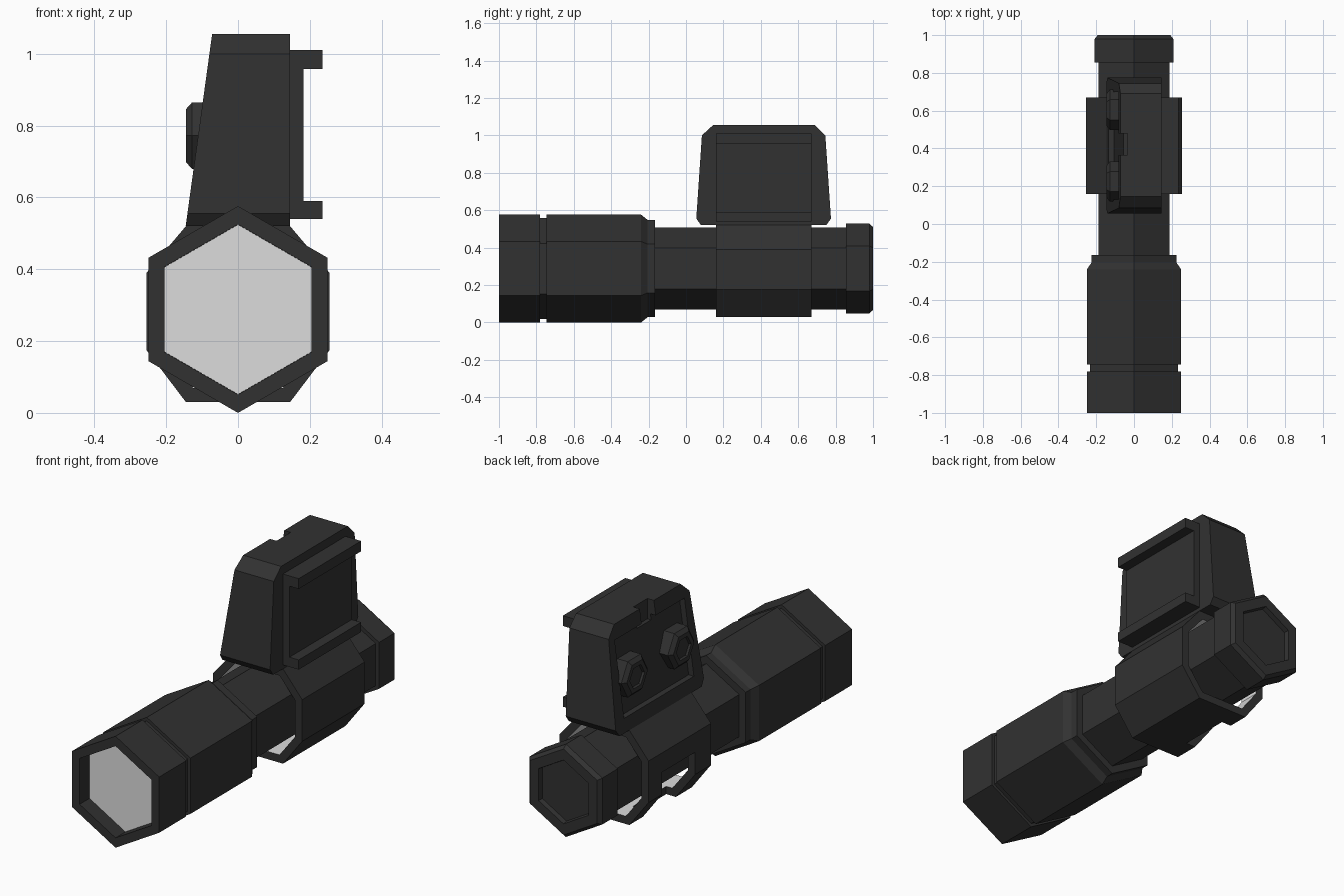
import bpy, bmesh, math
from mathutils import Vector

if "Cube" in bpy.data.objects:
    bpy.data.objects.remove(bpy.data.objects["Cube"])

CZ = 0.288  # height of the light's axis


def material(name, v):
    m = bpy.data.materials.new(name)
    m.diffuse_color = (v, v, v, 1)
    m.use_nodes = True
    m.node_tree.nodes["Principled BSDF"].inputs["Base Color"].default_value = m.diffuse_color
    return m


BLACK = material("matte black", 0.031)
PALE = material("pale grey", 0.72)


def loft(name, rings, mats=(BLACK,), cyclic=False, pale_band=None):
    """Skin a list of equal-length point rings; cap the ends unless cyclic."""
    bm = bmesh.new()
    vs = [[bm.verts.new(p) for p in r] for r in rings]
    n, k = len(rings[0]), len(rings)
    for i in range(k if cyclic else k - 1):
        a, b = vs[i], vs[(i + 1) % k]
        for j in range(n):
            f = bm.faces.new((a[j], a[(j + 1) % n], b[(j + 1) % n], b[j]))
            f.material_index = 1 if i == pale_band else 0
    if not cyclic:
        bm.faces.new(vs[0])
        bm.faces.new(vs[-1])
    bmesh.ops.recalc_face_normals(bm, faces=bm.faces)
    me = bpy.data.meshes.new(name)
    bm.to_mesh(me)
    bm.free()
    for m in mats:
        me.materials.append(m)
    ob = bpy.data.objects.new(name, me)
    bpy.context.collection.objects.link(ob)
    return ob


def hex_ring(y, r):
    """Hexagon around the light's axis with a corner on top."""
    return [(r * math.sin(i * math.pi / 3), y, CZ + r * math.cos(i * math.pi / 3)) for i in range(6)]


def turned(name, steps, mats=(BLACK,)):
    return loft(name, [hex_ring(y, r) for y, r in steps], mats)


def prism_y(name, pts, y0, y1):
    return loft(name, [[(x, y, z) for x, z in pts] for y in (y0, y1)])


def cut(target, cutter):
    m = target.modifiers.new("cut", 'BOOLEAN')
    m.operation = 'DIFFERENCE'
    m.solver = 'EXACT'
    m.object = cutter
    cutter.hide_render = True
    cutter.hide_viewport = False
    cutter.display_type = 'WIRE'


# Light: head, lens, barrel and tail cap
turned("light_head", [(-.165, .26), (-.205, .26), (-.24, .288), (-.745, .288), (-.745, .27),
                      (-.78, .27), (-.78, .288), (-1, .288), (-1, .237), (-.915, .237)])
turned("lens", [(-.92, .2365), (-.912, .2365)], (PALE,))
turned("barrel", [(-.18, .218), (.87, .218)])
turned("tail_cap", [(.855, .218), (.855, .24), (.98, .24), (1, .222), (1, .165), (.975, .16)])

# Clamp: eight-sided sleeve with a pale lining, open at both ends
def mirrored(half):
    return half + [(-x, z) for x, z in reversed(half)]


outer = mirrored([(.145, .03), (.255, .175), (.255, .39), (.145, .52)])
inner = mirrored([(.125, .07), (.215, .188), (.215, .375), (.126, .48)])
Y0, Y1 = .16, .67
clamp = loft("clamp", [[(x, y, z) for x, z in prof] for prof, y in
                       ((outer, Y0), (outer, Y1), (inner, Y1), (inner, Y0))],
             (BLACK, PALE), cyclic=True, pale_band=2)
# window in the lower left of the clamp
cut(clamp, prism_y("clamp_window_cutter", [(-.4, -.1), (-.09, -.1), (-.09, .29), (-.4, .29)], .29, .56))


# Housing: tapered block whose left side leans inward
def lean(z):
    return -.145 + (z - .525) * .1377


side = [(.08, .52), (.055, .555), (.085, 1.0), (.145, 1.055),
        (.69, 1.055), (.745, 1.0), (.775, .555), (.75, .52)]
housing = loft("housing", [[(lean(z), y, z) for y, z in side], [(.145, y, z) for y, z in side]])
# pocket for the knobs and the notch above it
D = .03
cut(housing, prism_y("pocket_cutter", [(-.4, .59), (lean(.59) + D, .59), (lean(.98) + D, .98), (-.4, .98)], .13, .70))
cut(housing, prism_y("notch_cutter", [(-.4, .95), (-.035, .95), (-.035, 1.2), (-.4, 1.2)], .365, .48))

# Two six-sided knobs in the pocket
def knob_ring(y, x, r):
    return [(x, y + r * math.cos(i * math.pi / 3), .772 + r * math.sin(i * math.pi / 3)) for i in range(6)]


for i, y in enumerate((.225, .605)):
    loft(f"knob_{i + 1}", [knob_ring(y, x, r) for x, r in
                           ((-.05, .107), (-.128, .107), (-.145, .085), (-.145, .06), (-.135, .055))])

# Side plate with upper and lower rails
prism_y("rail_plate", [(.14, .54), (.235, .54), (.235, .59), (.182, .59),
                       (.182, .957), (.235, .957), (.235, 1.01), (.14, 1.01)], Y0, Y1)
